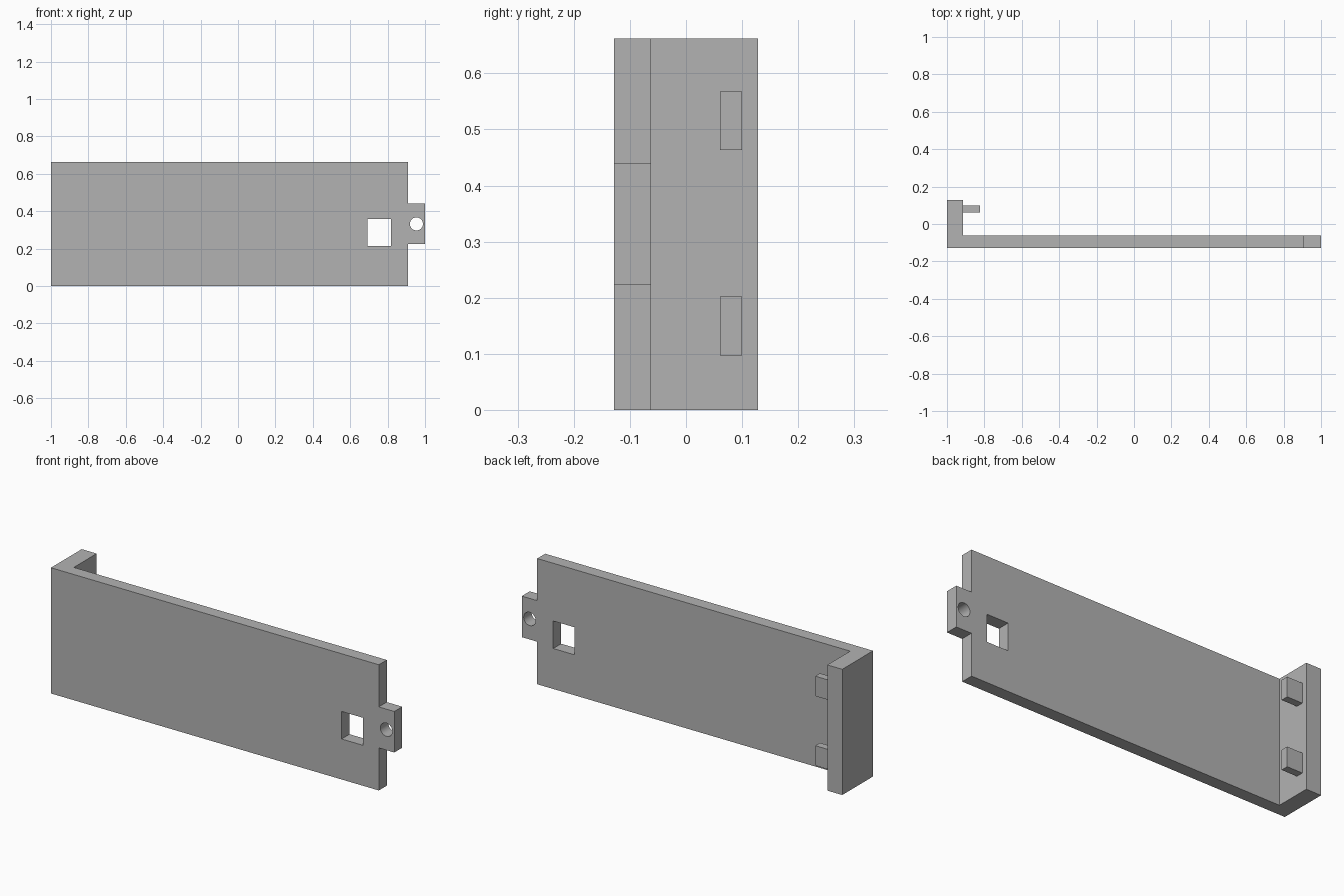
import bpy
import bmesh
from mathutils import Matrix

cube = bpy.data.objects.get("Cube")
if cube:
    bpy.data.objects.remove(cube, do_unlink=True)

# Single plain grey
grey = bpy.data.materials.new("plain grey")
grey.use_nodes = True
colour = (0.45, 0.45, 0.45, 1)
grey.diffuse_color = colour
grey.node_tree.nodes["Principled BSDF"].inputs["Base Color"].default_value = colour

# Shared dimensions
HEIGHT = 0.662
FRONT, PLATE_BACK, BACK = -0.128, -0.062, 0.128
FLANGE_IN = -0.913
PLATE_END = 0.91
TAB_LOW, TAB_HIGH = 0.224, 0.44


def make_object(name, bm):
    bmesh.ops.recalc_face_normals(bm, faces=bm.faces)
    mesh = bpy.data.meshes.new(name)
    bm.to_mesh(mesh)
    bm.free()
    mesh.materials.append(grey)
    obj = bpy.data.objects.new(name, mesh)
    bpy.context.collection.objects.link(obj)
    return obj


def box(name, xs, ys, zs):
    bm = bmesh.new()
    bmesh.ops.create_cube(bm, size=1)
    for v in bm.verts:
        v.co = [(r[0] + r[1]) / 2 + c * (r[1] - r[0]) for c, r in zip(v.co, (xs, ys, zs))]
    return make_object(name, bm)


def cut(target, cutter):
    cutter.hide_render = True
    mod = target.modifiers.new(cutter.name, 'BOOLEAN')
    mod.operation = 'DIFFERENCE'
    mod.solver = 'EXACT'
    mod.object = cutter
    bpy.context.view_layer.objects.active = target
    bpy.ops.object.modifier_apply(modifier=mod.name)
    bpy.data.objects.remove(cutter, do_unlink=True)


# Plate and end flange: one L profile extruded upwards
profile = [(-1, FRONT), (1, FRONT), (1, PLATE_BACK),
           (FLANGE_IN, PLATE_BACK), (FLANGE_IN, BACK), (-1, BACK)]
bm = bmesh.new()
base = bm.faces.new([bm.verts.new((x, y, 0)) for x, y in profile])
top = bmesh.ops.extrude_face_region(bm, geom=[base])["geom"]
bmesh.ops.translate(bm, vec=(0, 0, HEIGHT),
                    verts=[g for g in top if isinstance(g, bmesh.types.BMVert)])
panel = make_object("panel_with_flange", bm)

# Corners removed to leave the screw tab, then the rectangular window
through = (-0.2, 0.0)
for name, zs in (("lower_notch", (-0.1, TAB_LOW)), ("upper_notch", (TAB_HIGH, 0.8))):
    cut(panel, box(name, (PLATE_END, 1.1), through, zs))
cut(panel, box("latch_window", (0.693, 0.817), through, (0.213, 0.358)))

# Round screw hole in the tab
bm = bmesh.new()
bmesh.ops.create_cone(bm, cap_ends=True, segments=32, radius1=0.035, radius2=0.035, depth=0.4,
                      matrix=Matrix.Translation((0.954, FRONT, 0.332)) @ Matrix.Rotation(1.5708, 4, 'X'))
cut(panel, make_object("screw_hole", bm))

# Smooth hole wall with crisp edges
bpy.ops.object.select_all(action='DESELECT')
panel.select_set(True)
bpy.context.view_layer.objects.active = panel
bpy.ops.object.shade_smooth_by_angle(angle=0.5)

# Two hook pegs on the inside of the flange
for name, low in (("lower_peg", 0.097), ("upper_peg", 0.463)):
    box(name, (FLANGE_IN - 0.01, -0.823), (0.061, 0.1), (low, low + 0.105))
